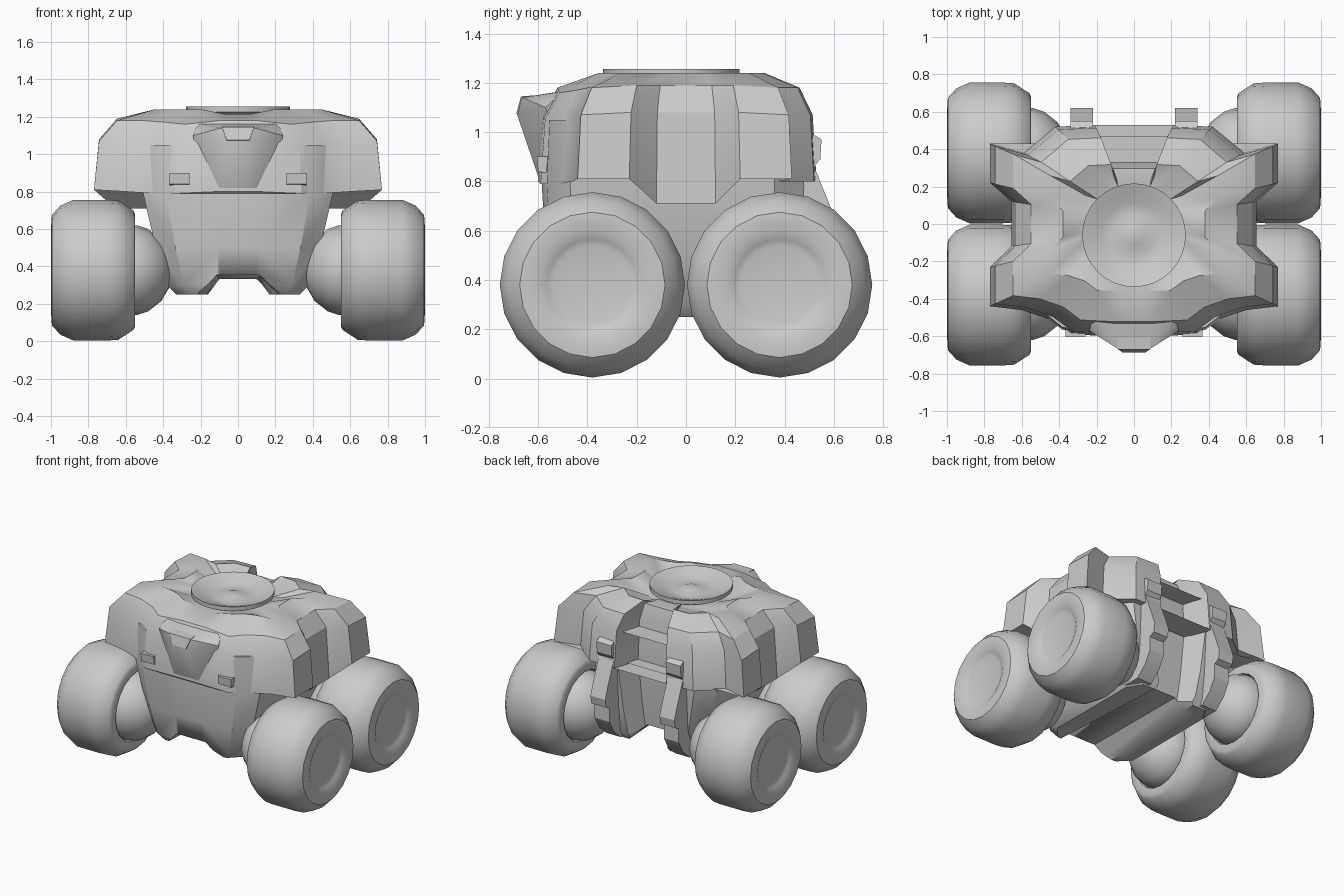
import bpy, bmesh, math
from mathutils import Matrix

if "Cube" in bpy.data.objects:
    bpy.data.objects.remove(bpy.data.objects["Cube"])


def finish(name, bm, angle=35):
    bmesh.ops.remove_doubles(bm, verts=bm.verts, dist=0.0005)
    bmesh.ops.recalc_face_normals(bm, faces=bm.faces)
    me = bpy.data.meshes.new(name)
    bm.to_mesh(me)
    bm.free()
    ob = bpy.data.objects.new(name, me)
    bpy.context.collection.objects.link(ob)
    bpy.ops.object.select_all(action='DESELECT')
    bpy.context.view_layer.objects.active = ob
    ob.select_set(True)
    bpy.ops.object.shade_smooth_by_angle(angle=math.radians(angle))
    return ob


def lathe(name, profile, segs, matrix, angle=35):
    """Revolve (radius, height) points around local z."""
    bm = bmesh.new()
    rings = [[bm.verts.new((r * math.cos(2 * math.pi * k / segs),
                            r * math.sin(2 * math.pi * k / segs), h))
              for k in range(segs)] for r, h in profile]
    for a, b in zip(rings, rings[1:]):
        for k in range(segs):
            j = (k + 1) % segs
            bm.faces.new((a[k], a[j], b[j], b[k]))
    bm.transform(matrix)
    return finish(name, bm, angle)


def loft(name, rings, angle=35):
    """Skin half outlines (front to back, x >= 0) and their mirror images."""
    bm = bmesh.new()
    R = [[bm.verts.new(p) for p in ring] for ring in rings]
    L = [[bm.verts.new((-x, y, z)) for x, y, z in ring] for ring in rings]
    n = len(rings[0])
    for S in (R, L):
        for a, b in zip(S, S[1:]):
            for i in range(n - 1):
                bm.faces.new((a[i], a[i + 1], b[i + 1], b[i]))
    for k in (0, -1):
        for i in range(n - 1):
            bm.faces.new((R[k][i], R[k][i + 1], L[k][i + 1], L[k][i]))
    return finish(name, bm, angle)


def prism(name, outline, x0, x1):
    """Extrude a (y, z) outline along x."""
    bm = bmesh.new()
    a = [bm.verts.new((x0, y, z)) for y, z in outline]
    b = [bm.verts.new((x1, y, z)) for y, z in outline]
    bm.faces.new(a)
    bm.faces.new(b)
    for i in range(len(a)):
        j = (i + 1) % len(a)
        bm.faces.new((a[i], a[j], b[j], b[i]))
    return finish(name, bm, 25)


def hull(name, half_points):
    bm = bmesh.new()
    for x, y, z in half_points:
        bm.verts.new((x, y, z))
        bm.verts.new((-x, y, z))
    res = bmesh.ops.convex_hull(bm, input=bm.verts)
    junk = {g for g in res["geom_interior"] if isinstance(g, bmesh.types.BMVert)}
    bmesh.ops.delete(bm, geom=list(junk), context='VERTS')
    return finish(name, bm, 40)


# Tapered lower hull
core = [(0, -.585), (.12, -.585), (.38, -.565), (.5, -.47), (.5, 0), (.5, .36),
        (.40, .48), (.21, .48), (.15, .33), (0, .33)]
levels = [(.25, .66, .86), (.30, .76, .92), (.5, .88, .97), (.78, 1.01, 1), (1.05, 1, .98)]
body = loft("lower_hull", [[(x * sx, y * sy, z) for x, y in core] for z, sx, sy in levels])

# Channel under the hull
bm = bmesh.new()
sec = [(-.26, .23), (.26, .23), (.12, .36), (-.12, .36)]
front = [bm.verts.new((x, -.8, z)) for x, z in sec]
back = [bm.verts.new((x * .75, .8, z - .04)) for x, z in sec]
bm.faces.new(front)
bm.faces.new(back)
for i in range(4):
    bm.faces.new((front[i], front[(i + 1) % 4], back[(i + 1) % 4], back[i]))
cutter = finish("channel_cutter", bm)
mod = body.modifiers.new("channel", 'BOOLEAN')
mod.object, mod.operation, mod.solver = cutter, 'DIFFERENCE', 'EXACT'
bpy.context.view_layer.objects.active = body
bpy.ops.object.modifier_apply(modifier=mod.name)
bpy.data.objects.remove(cutter)

# Upper shell with flared fenders: x, y, lower z, shoulder z
shell = [(0, -.60, .80, 1.07), (.12, -.60, .80, 1.07), (.34, -.59, .79, 1.05),
         (.45, -.51, .79, 1.06), (.60, -.46, .80, 1.07), (.77, -.44, .81, 1.07),
         (.77, -.23, .81, 1.08), (.655, -.12, .71, 1.08), (.655, .12, .71, 1.08),
         (.77, .22, .81, 1.08), (.77, .43, .81, 1.07), (.59, .38, .80, 1.07),
         (.42, .52, .80, 1.07), (.21, .53, .80, 1.07), (.15, .34, .80, 1.10),
         (0, .34, .80, 1.10)]
rings = [[(x, y, zb) for x, y, zb, zm in shell],
         [(x * .965, y * .97, zm) for x, y, zb, zm in shell],
         [(x * .84, y * .87, zm + .11) for x, y, zb, zm in shell],
         [(x * .58, y * .6, 1.24 if x > .2 else 1.215) for x, y, zb, zm in shell],
         [(x * .33, y * .35, 1.18) for x, y, zb, zm in shell]]
loft("upper_shell", rings, 32)

# Front beak bulge and its tip
hull("front_beak", [(.09, -.665, 1.14), (.055, -.685, 1.07), (.06, -.64, 1.0),
                    (.24, -.57, 1.10), (.22, -.50, 1.165), (.10, -.60, .82),
                    (.10, -.45, 1.175), (.2, -.5, .85)])
hull("beak_lamp", [(.085, -.67, 1.145), (.06, -.688, 1.075), (.06, -.62, 1.04),
                   (.085, -.60, 1.15)])

# Round hatch on the roof
lathe("roof_hatch", [(0, 1.232), (.05, 1.227), (.11, 1.205), (.17, 1.215), (.23, 1.24),
                     (.277, 1.255), (.277, 1.225), (.2, 1.185), (0, 1.17)], 32,
      Matrix.Translation((0, -.06, 0)))

# Rear legs with stepped lamps, and front lamps
leg = [(.40, 1.0), (.50, 1.0), (.55, .97), (.545, .89), (.52, .86), (.585, .70), (.62, .60),
       (.61, .54), (.57, .52), (.57, .42), (.52, .33), (.44, .26), (.30, .26)]
lamp = [(-.55, .90), (-.605, .90), (-.60, .84), (-.55, .83)]
for s, side in ((1, "right"), (-1, "left")):
    prism("rear_leg_" + side, leg, s * .22, s * .34)
    prism("front_lamp_" + side, lamp, s * .26, s * .365)

# Wheels and hubs
tyre = [(0, .58), (.24, .58), (.25, .55), (.30, .55), (.32, .56), (.372, .64), (.376, .70),
        (.376, .88), (.345, .95), (.295, .995), (.22, 1.0), (.185, .98), (.16, .972), (0, .98)]
hub = [(.24, .58), (.24, .54), (.22, .48), (.165, .41), (.08, .36), (0, .35)]
for sx, a in ((1, "right"), (-1, "left")):
    for sy, b in ((-1, "front"), (1, "rear")):
        m = (Matrix.Translation((0, sy * .38, .38))
             @ Matrix.Rotation(sx * math.pi / 2, 4, 'Y'))
        lathe(f"wheel_{b}_{a}", tyre, 20, m, 38)
        lathe(f"hub_{b}_{a}", hub, 20, m, 38)
